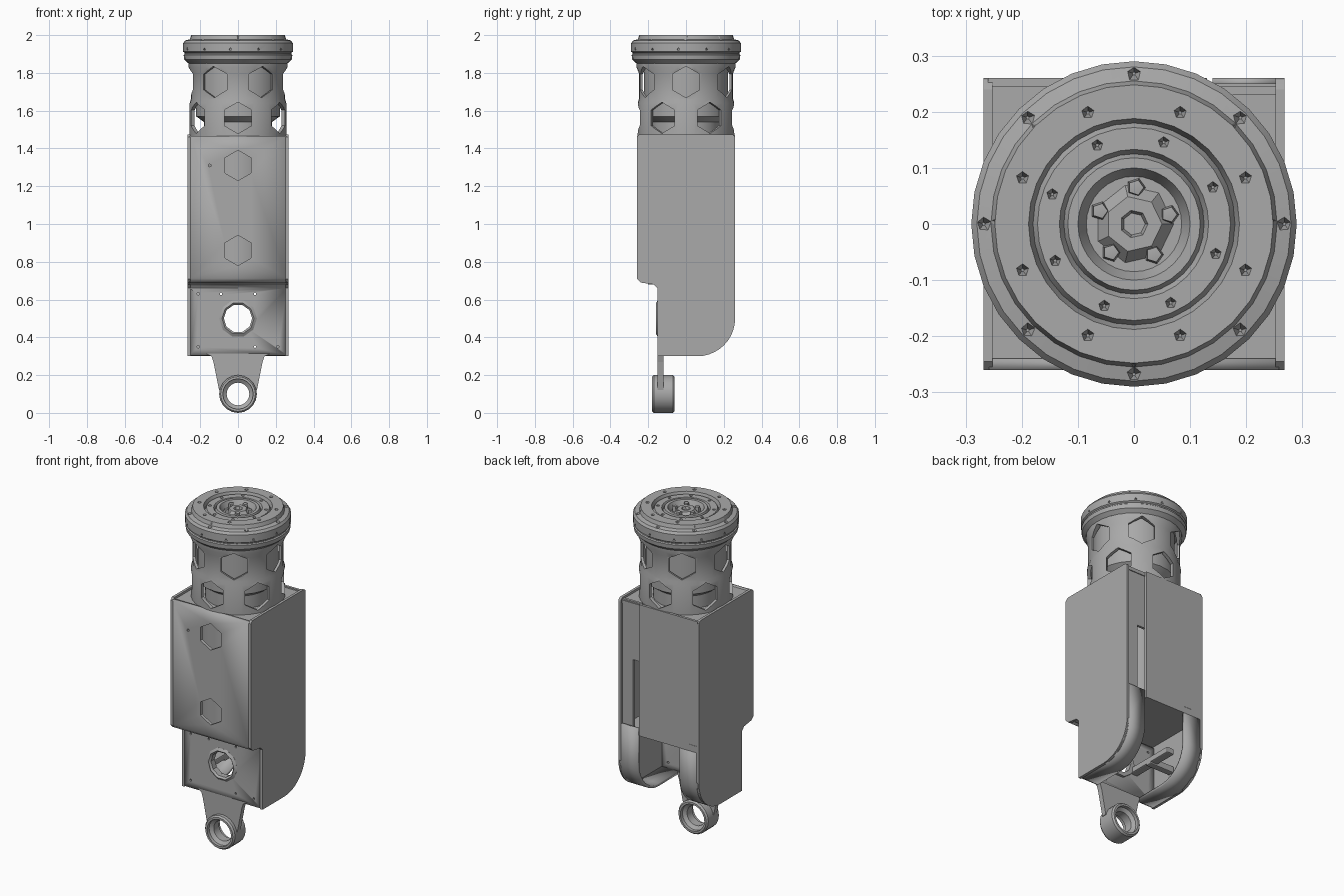
import bpy, bmesh, math
from mathutils import Matrix, Vector

if "Cube" in bpy.data.objects:
    bpy.data.objects.remove(bpy.data.objects["Cube"])

grey = bpy.data.materials.new("plain_grey")
grey.use_nodes = True
COLOUR = (0.4, 0.4, 0.4, 1)
grey.diffuse_color = COLOUR
grey.node_tree.nodes["Principled BSDF"].inputs["Base Color"].default_value = COLOUR


def finish(name, bm, smooth=False):
    bmesh.ops.recalc_face_normals(bm, faces=bm.faces)
    mesh = bpy.data.meshes.new(name)
    bm.to_mesh(mesh)
    bm.free()
    ob = bpy.data.objects.new(name, mesh)
    bpy.context.collection.objects.link(ob)
    mesh.materials.append(grey)
    if smooth:
        bpy.ops.object.select_all(action='DESELECT')
        bpy.context.view_layer.objects.active = ob
        ob.select_set(True)
        bpy.ops.object.shade_smooth_by_angle(angle=math.radians(30))
    return ob


def box(name, lo, hi, bevel=0):
    bm = bmesh.new()
    lo, hi = Vector(lo), Vector(hi)
    bmesh.ops.create_cube(bm, size=1, matrix=Matrix.Translation((lo + hi) / 2) @ Matrix.Diagonal((*(hi - lo), 1)))
    if bevel:
        bmesh.ops.bevel(bm, geom=bm.edges[:], offset=bevel, segments=2, affect='EDGES', profile=0.5)
    return finish(name, bm)


def slab(name, outline, place, depth):
    """Extrude a flat outline; place maps (u, v) to a point, depth is the sweep."""
    bm = bmesh.new()
    face = bm.faces.new([bm.verts.new(place(u, v)) for u, v in outline])
    new = bmesh.ops.extrude_face_region(bm, geom=[face])["geom"]
    bmesh.ops.translate(bm, vec=depth, verts=[g for g in new if isinstance(g, bmesh.types.BMVert)])
    return finish(name, bm)


def ribbon(name, path, x0, x1, thick):
    """Bent sheet following a (y, z) path across x."""
    bm = bmesh.new()
    rows = [[bm.verts.new((x, y, z)) for x in (x0, x1)] for y, z in path]
    for a, b in zip(rows, rows[1:]):
        bm.faces.new((a[0], a[1], b[1], b[0]))
    ob = finish(name, bm, True)
    mod = ob.modifiers.new("thickness", 'SOLIDIFY')
    mod.thickness, mod.offset = thick, 0
    return ob


def lathe(name, profile, sides, matrix=Matrix(), closed=True):
    """Revolve (radius, height) points round z, then place with the matrix."""
    bm = bmesh.new()
    rings = []
    for r, h in profile:
        if r == 0:
            rings.append([bm.verts.new((0, 0, h))] * sides)
        else:
            rings.append([bm.verts.new((r * math.cos(t), r * math.sin(t), h))
                          for t in (math.tau * i / sides for i in range(sides))])
    pairs = list(zip(rings, rings[1:])) + ([(rings[-1], rings[0])] if closed else [])
    for a, b in pairs:
        for i in range(sides):
            j = (i + 1) % sides
            bm.faces.new(list(dict.fromkeys((a[i], a[j], b[j], b[i]))))
    bm.transform(matrix)
    return finish(name, bm, True)


def along_y(x, y, z):
    return Matrix.Translation((x, y, z)) @ Matrix.Rotation(math.radians(90), 4, 'X')


def cut(target, name, prisms):
    """Cut prisms given as (sides, radius, tip radius, depth, matrix)."""
    bm = bmesh.new()
    for sides, r1, r2, depth, m in prisms:
        bmesh.ops.create_cone(bm, cap_ends=True, segments=sides, radius1=r1, radius2=r2, depth=depth, matrix=m)
    cutter = finish(name, bm)
    cutter.hide_render = True
    cutter.hide_viewport = True
    cutter.hide_set(True)
    mod = target.modifiers.new("holes", 'BOOLEAN')
    mod.operation, mod.object, mod.solver = 'DIFFERENCE', cutter, 'EXACT'


def arc(cy, cz, r, a0, a1, n):
    return [(cy + r * math.cos(t), cz + r * math.sin(t))
            for t in (math.radians(a0 + (a1 - a0) * i / n) for i in range(n + 1))]


# Housing side plates
front_edge = [(-0.15, 0.3), (-0.15, 0.66), (-0.17, 0.68), (-0.24, 0.69), (-0.26, 0.71), (-0.26, 1.46), (-0.245, 1.475)]
side = arc(0.24, 1.455, 0.02, 90, 0, 3) + arc(0.06, 0.5, 0.2, 0, -90, 10)
for s, word in ((1, "left"), (-1, "right")):
    slab(word + "_side_plate", front_edge + side, lambda u, v: (s * 0.252, u, v), (s * 0.016, 0, 0))
    # Inward rim round the lower back curve
    ribbon(word + "_lower_rim", [(0.252, 0.72)] + arc(0.06, 0.5, 0.192, 0, -90, 10) + [(-0.14, 0.308)],
           s * 0.14, s * 0.26, 0.016)

# Stepped front sheet with its openings
front = ribbon("front_plate", [(-0.25, 1.465), (-0.25, 0.715), (-0.237, 0.7), (-0.165, 0.69), (-0.14, 0.665), (-0.14, 0.305)],
               -0.258, 0.258, 0.02)
holes = [(6, 0.08, 0.08, 0.1, along_y(0, -0.25, z)) for z in (0.86, 1.31)]
holes += [(8, 0.08, 0.08, 0.1, along_y(0, -0.14, 0.5))]
holes += [(6, 0.007, 0.007, 0.1, along_y(x, -0.14, z)) for x, z in
          ((-0.21, 0.63), (-0.09, 0.63), (0.09, 0.63), (-0.21, 0.35), (0.09, 0.35), (0.21, 0.35))]
holes += [(6, 0.008, 0.008, 0.1, along_y(-0.15, -0.25, 1.31))]
cut(front, "front_hole_cutter", holes)

# Top, back and inner sheets
box("top_plate", (-0.258, -0.25, 1.445), (0.258, 0.25, 1.462))
box("back_cover", (-0.26, 0.245, 0.68), (0.13, 0.26, 1.47))
box("back_strip", (0.18, 0.23, 0.68), (0.258, 0.245, 1.47))
box("back_strip_bridge", (0.125, 0.23, 1.12), (0.18, 0.245, 1.47))
box("inner_shelf", (-0.258, -0.2, 0.68), (0.258, 0.25, 0.70))
lathe("inner_drum", [(0, 0.7), (0.2, 0.7), (0.2, 1.445), (0, 1.445)], 24, closed=False)

# Lower opening collar and lever inside
lathe("opening_collar", [(0.075, 0), (0.1, 0), (0.1, 0.035), (0.085, 0.045), (0.075, 0.035)], 10, along_y(0, -0.115, 0.5))
box("lever_bar", (-0.135, -0.14, 0.45), (-0.085, 0.18, 0.485), 0.006)
box("lever_cross_arm", (-0.25, 0.0, 0.44), (-0.085, 0.04, 0.48), 0.006)

# Tapered lug and end ring
half = [(0.17, 0.315), (0.14, 0.3), (0.13, 0.27), (0.1, 0.12), (0.075, 0.12), (0.06, 0.165)]
lug = half + [(-x, z) for x, z in reversed(half)]
slab("lug_plate", lug, lambda u, v: (u, -0.15, v), (0, 0.03, 0))
lathe("end_ring", [(0.06, 0.035), (0.06, 0.085), (0.08, 0.1), (0.08, 0.12), (0.092, 0.12), (0.1, 0.11),
                   (0.1, 0.01), (0.092, 0), (0.08, 0), (0.08, 0.02)], 20, along_y(0, -0.06, 0.1))

# Perforated barrel with staggered hexagon openings
barrel = lathe("perforated_barrel", [(0.235, 1.46), (0.256, 1.46), (0.256, 1.64), (0.25, 1.66), (0.25, 1.8), (0.262, 1.83),
                                     (0.262, 1.87), (0.235, 1.87)], 36)
hexes = []
for row, z in enumerate((1.562, 1.752)):
    for k in range(6):
        turn = Matrix.Rotation(math.radians(60 * k + 30 * row), 4, 'Z')
        # Spin puts one corner of each hexagon upward
        hexes.append((6, 0.083, 0.083, 0.12, turn @ along_y(0, -0.25, z)))
cut(barrel, "hexagon_cutter", hexes)
lathe("barrel_core", [(0, 1.46), (0.18, 1.46), (0.18, 1.54), (0.222, 1.57), (0.222, 1.87), (0, 1.87)], 24, closed=False)

# Head with concentric rings, pits and edge notches
head = lathe("head_cap", [(0, 1.85), (0.262, 1.85), (0.285, 1.87), (0.288, 1.895), (0.282, 1.9), (0.282, 1.906), (0.29, 1.912),
                          (0.29, 1.958), (0.28, 1.972), (0.255, 1.978), (0.248, 2.0), (0.188, 2.0), (0.18, 1.975),
                          (0.172, 1.99), (0.133, 1.99), (0.125, 1.975), (0.118, 1.992), (0.1, 1.992),
                          (0.085, 1.96), (0, 1.96)], 32, closed=False)
pits = []
for count, offset, radius, size, z in ((8, 0, 0.268, 0.022, 1.975), (8, 22.5, 0.215, 0.018, 1.998), (8, 25, 0.155, 0.016, 1.988)):
    for k in range(count):
        t = math.radians(offset + 360 * k / count)
        pits.append((5, 0.003, size, 0.04, Matrix.Translation((radius * math.cos(t), radius * math.sin(t), z))))
for k in range(12):
    pits.append((3, 0.009, 0.009, 0.03, Matrix.Rotation(math.radians(30 * k + 22), 4, 'Z') @ along_y(0, -0.29, 1.925)))
cut(head, "pit_cutter", pits)

# Faceted centre hub
lathe("centre_hub", [(0, 1.95), (0.075, 1.955), (0.05, 1.985), (0.025, 1.985), (0.02, 1.97), (0, 1.97)], 7, closed=False)
for k in range(5):
    t = math.radians(72 * k + 15)
    lathe("hub_bolt_%d" % (k + 1), [(0.018, 1.955), (0.014, 1.99), (0, 1.992)], 5,
          Matrix.Translation((0.065 * math.cos(t), 0.065 * math.sin(t), 0)), closed=False)
